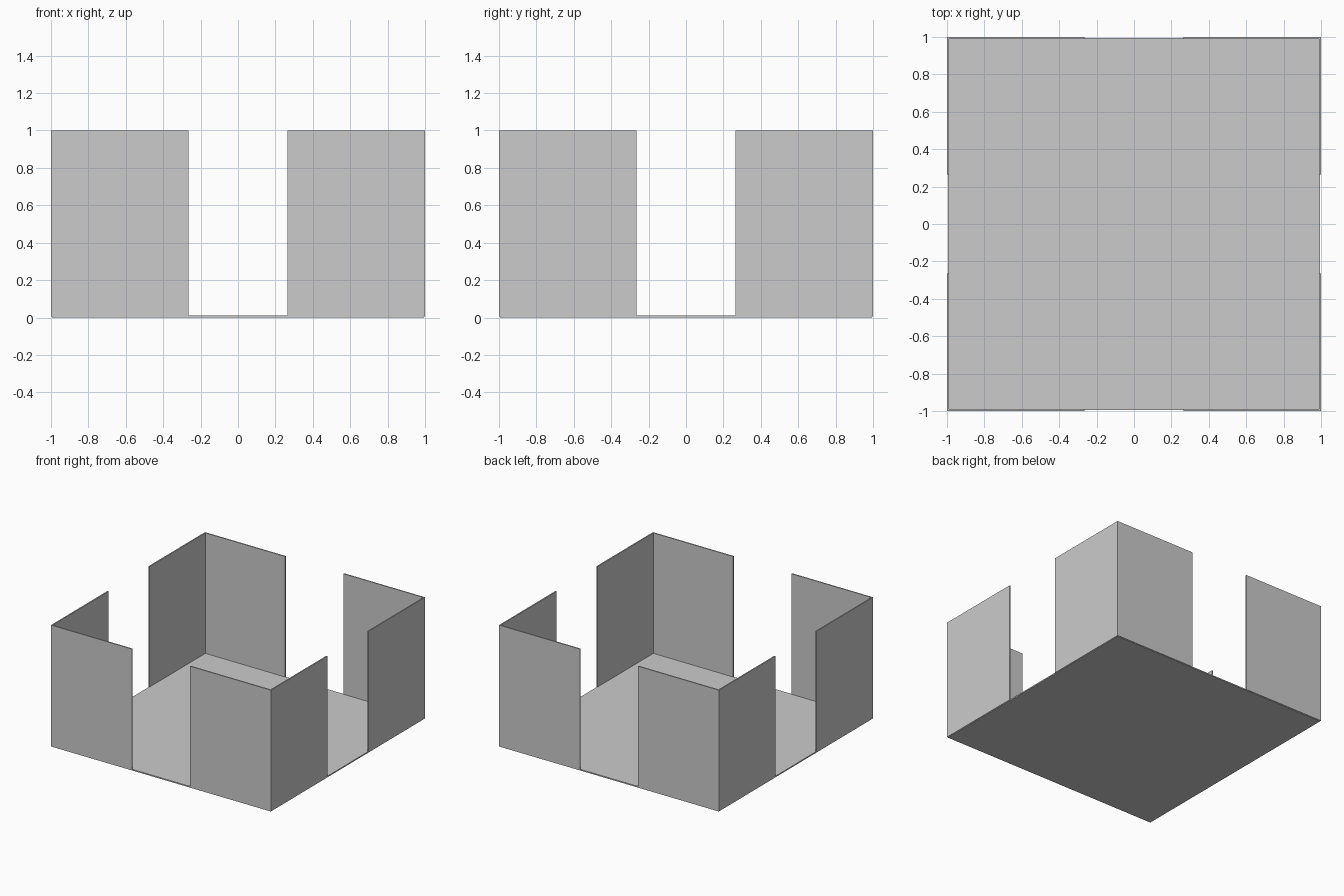
import bpy
import bmesh
import math
from mathutils import Matrix

if "Cube" in bpy.data.objects:
    bpy.data.objects.remove(bpy.data.objects["Cube"])

OUTER = 1.0      # outer face of the walls
THICK = 0.01     # wall and floor thickness
GAP = 0.265      # half width of each doorway
TOP = 1.0        # wall height
INSET = 0.005    # floor edge and wall foot step


def extrude_profile(name, points, z0, z1, angle=0.0):
    """Solid prism from a plan outline, turned about the z axis."""
    bm = bmesh.new()
    face = bm.faces.new([bm.verts.new((x, y, z0)) for x, y in points])
    ext = bmesh.ops.extrude_face_region(bm, geom=[face], use_keep_orig=True)
    verts = [v for v in ext["geom"] if isinstance(v, bmesh.types.BMVert)]
    bmesh.ops.translate(bm, verts=verts, vec=(0, 0, z1 - z0))
    bmesh.ops.rotate(bm, verts=bm.verts, cent=(0, 0, 0),
                     matrix=Matrix.Rotation(angle, 3, 'Z'))
    bmesh.ops.recalc_face_normals(bm, faces=bm.faces)
    mesh = bpy.data.meshes.new(name)
    bm.to_mesh(mesh)
    bm.free()
    obj = bpy.data.objects.new(name, mesh)
    bpy.context.collection.objects.link(obj)
    return obj


# Floor slab
f = OUTER - INSET
extrude_profile("floor", [(-f, -f), (f, -f), (f, f), (-f, f)], 0.0, THICK)

# Four L-shaped corner walls, leaving a doorway in the middle of each side
inner = OUTER - THICK
corner = [(GAP, OUTER), (GAP, inner), (inner, inner),
          (inner, GAP), (OUTER, GAP), (OUTER, OUTER)]
for i, place in enumerate(("back_right", "back_left", "front_left", "front_right")):
    extrude_profile("corner_wall_" + place, corner, INSET, TOP, i * math.pi / 2)
